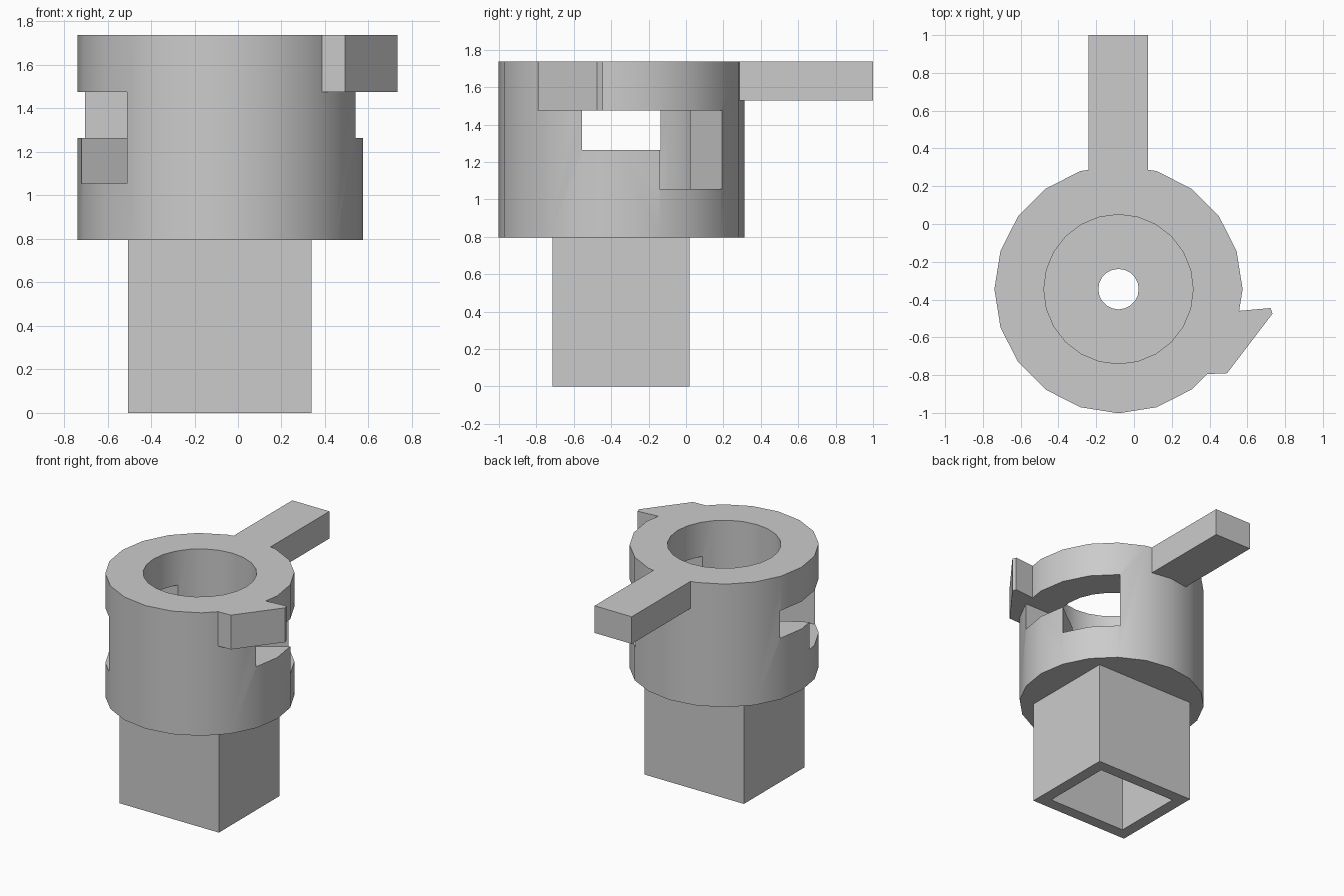
import bpy
import bmesh
from math import cos, sin, pi, radians

cube = bpy.data.objects.get("Cube")
if cube:
    bpy.data.objects.remove(cube, do_unlink=True)

CX, CY = -0.082, -0.345      # axis of the round body
BASE, FLOOR, TOP = 0.795, 0.95, 1.738
SLOT = 0.21                  # slot height and half width

grey = bpy.data.materials.new("plain grey")
grey.use_nodes = True
grey.diffuse_color = (0.6, 0.6, 0.6, 1)
grey.node_tree.nodes["Principled BSDF"].inputs["Base Color"].default_value = (0.6, 0.6, 0.6, 1)


def prism(name, points, z0, z1):
    """Upright prism over an outline given relative to the body axis."""
    bm = bmesh.new()
    face = bm.faces.new([bm.verts.new((CX + x, CY + y, z0)) for x, y in points])
    grown = bmesh.ops.extrude_face_region(bm, geom=[face])["geom"]
    moved = [v for v in grown if isinstance(v, bmesh.types.BMVert)]
    bmesh.ops.translate(bm, vec=(0, 0, z1 - z0), verts=moved)
    bmesh.ops.recalc_face_normals(bm, faces=bm.faces)
    mesh = bpy.data.meshes.new(name)
    bm.to_mesh(mesh)
    bm.free()
    mesh.materials.append(grey)
    obj = bpy.data.objects.new(name, mesh)
    bpy.context.collection.objects.link(obj)
    return obj


def circle(radius, sides):
    return [(radius * cos(2 * pi * i / sides), radius * sin(2 * pi * i / sides))
            for i in range(sides)]


def box(x0, x1, y0, y1):
    return [(x0, y0), (x1, y0), (x1, y1), (x0, y1)]


def cut(obj, cutter):
    """Subtract the cutter, bake the result and discard the cutter."""
    mod = obj.modifiers.new("cut", "BOOLEAN")
    mod.operation = "DIFFERENCE"
    mod.solver = "EXACT"
    mod.object = cutter
    bpy.context.view_layer.update()
    baked = bpy.data.meshes.new_from_object(
        obj.evaluated_get(bpy.context.evaluated_depsgraph_get()))
    obj.modifiers.clear()
    obj.data = baked
    bpy.data.objects.remove(cutter, do_unlink=True)


# Round body with a wide blind bore and a small hole through its floor
body = prism("socket_body", circle(0.657, 20), BASE, TOP)
cut(body, prism("bore_cutter", circle(0.395, 24), FLOOR, 2))
cut(body, prism("hole_cutter", circle(0.107, 20), 0.5, 1.2))

# Bayonet slots: a swept upper window and a lower pocket at its far end
for side, turn in ((1, radians(36.6)), (-1, radians(30))):
    c, s = cos(turn), sin(turn)
    far = [(c - SLOT * s, s + SLOT * c), (-SLOT * s, SLOT * c)]
    window = [(0, -SLOT), (1, -SLOT), (1, 0.8)] + far
    pocket = [(SLOT * s, -SLOT * c), (c + SLOT * s, s - SLOT * c)] + far
    for outline, z0 in ((window, 1.265), (pocket, 1.055)):
        cut(body, prism("slot_cutter", [(side * x, side * y) for x, y in outline],
                        z0, 1.475))

# Square hollow shaft below
shaft = prism("square_shaft", box(-0.423, 0.419, -0.368, 0.365), 0, BASE)
cut(shaft, prism("shaft_cutter", box(-0.333, 0.329, -0.278, 0.275), -0.1, 1))

# Lever bar at the back and pointed catch on the side
prism("lever_bar", box(-0.158, 0.157, 0.56, 1.345), 1.53, TOP)
prism("side_catch", [(0.637, -0.115), (0.805, -0.1), (0.815, -0.13), (0.575, -0.445),
                     (0.462, -0.45), (0.42, -0.3)], 1.475, TOP)

# Soft shading around the cylinder, crisp edges elsewhere
bpy.ops.object.select_all(action="DESELECT")
body.select_set(True)
bpy.context.view_layer.objects.active = body
bpy.ops.object.shade_smooth_by_angle(angle=radians(25))
